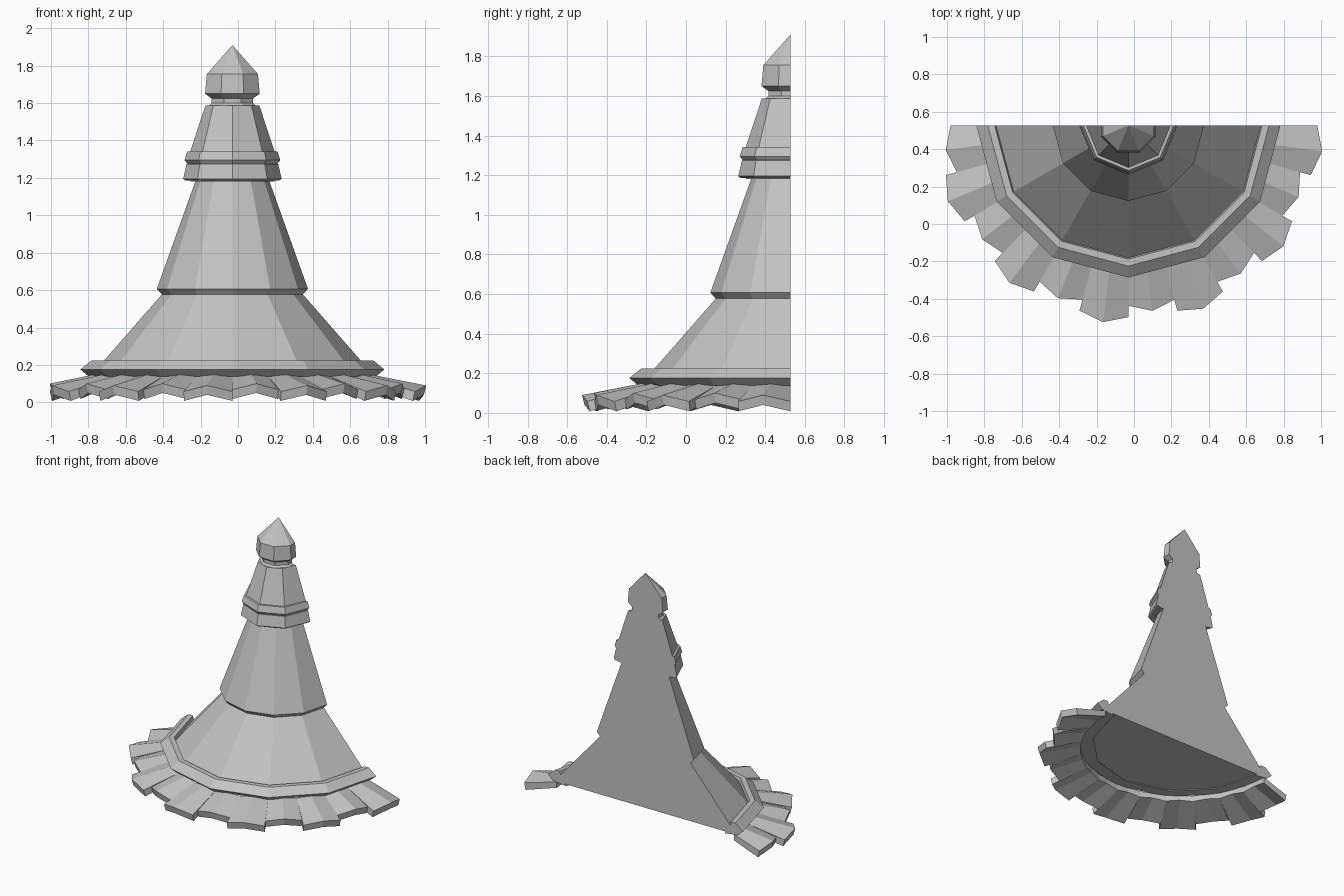
import bpy, bmesh
from math import sin, cos, pi, radians

cube = bpy.data.objects.get("Cube")
if cube:
    bpy.data.objects.remove(cube)

CX, CY = -0.03, 0.527   # axis of the half tower, lying on its flat back

stone = bpy.data.materials.new("light_grey")
grey = (0.55, 0.55, 0.55, 1)
stone.diffuse_color = grey
stone.use_nodes = True
stone.node_tree.nodes["Principled BSDF"].inputs["Base Color"].default_value = grey


def finish(name, bm):
    bmesh.ops.remove_doubles(bm, verts=bm.verts, dist=1e-5)
    bmesh.ops.recalc_face_normals(bm, faces=bm.faces)
    mesh = bpy.data.meshes.new(name)
    bm.to_mesh(mesh)
    bm.free()
    mesh.materials.append(stone)
    bpy.context.collection.objects.link(bpy.data.objects.new(name, mesh))


def point(bm, r, angle, z, stretch=1):
    return bm.verts.new((CX + r * cos(angle), CY - r * sin(angle) * stretch, z))


def half_lathe(name, profile, sides, flat_front=False):
    """Sweep a closed (radius, z) profile through the front half turn and cap the back."""
    step = 2 * pi / sides
    if flat_front:
        inner = [(step * (i + 0.5), 1) for i in range(sides // 2)]
        spokes = [(0, cos(step / 2))] + inner + [(pi, cos(step / 2))]
    else:
        spokes = [(step * i, 1) for i in range(sides // 2 + 1)]
    bm = bmesh.new()
    rows = [[point(bm, r * k, a, z) for r, z in profile] for a, k in spokes]
    n = len(profile)
    for a, b in zip(rows, rows[1:]):
        for i in range(n):
            j = (i + 1) % n
            if profile[i][0] or profile[j][0]:
                bm.faces.new((a[i], a[j], b[j], b[i]))
    bm.faces.new(rows[0])
    bm.faces.new(rows[-1])
    finish(name, bm)


# Roof stages, twelve-sided
half_lathe("lower_roof", [(0, .14), (.7, .14), (.72, .185), (.377, .577), (0, .577)], 12)
half_lathe("upper_roof", [(0, .577), (.377, .577), (.404, .607), (.195, 1.19), (0, 1.19)], 12)
half_lathe("eave_ring", [(.66, .125), (.77, .14), (.813, .176), (.752, .225),
                         (.715, .225), (.7, .17)], 12)

# Spire with its two stepped bands, eight-sided
half_lathe("spire", [(0, 1.18), (.225, 1.18), (.225, 1.342), (.144, 1.588), (0, 1.588)], 8)
half_lathe("lower_band", [(.18, 1.185), (.25, 1.185), (.263, 1.195), (.245, 1.275), (.2, 1.28)], 8)
half_lathe("upper_band", [(.2, 1.27), (.24, 1.275), (.256, 1.295), (.241, 1.342), (.2, 1.342)], 8)

# Finial with a flat facet to the front
half_lathe("finial", [(0, 1.58), (.135, 1.588), (.12, 1.6), (.12, 1.625), (.158, 1.65),
                      (.148, 1.755), (0, 1.91)], 8, flat_front=True)


# Ridged eave tiles, alternately long and short
def eave_tile(index):
    long = index % 2 == 0
    edge_r, mid_r = (1.01, 1.045) if long else (.95, .985)
    drop = 0 if long else .01
    bm = bmesh.new()
    ribs = []
    for k in range(3):
        a = radians(15 * index + 7.5 * k)
        ridge = k == 1
        r_out = mid_r if ridge else edge_r
        z_in = .15 if ridge else .137
        z_out = (.09 if ridge else .058) + drop
        ribs.append([point(bm, r, a, z, 1.015) for r, z in
                     ((.74, z_in), (r_out, z_out), (r_out - .012, z_out - .05), (.74, z_in - .045))])
    for a, b in zip(ribs, ribs[1:]):
        for i in range(4):
            j = (i + 1) % 4
            bm.faces.new((a[i], a[j], b[j], b[i]))
    bm.faces.new(ribs[0])
    bm.faces.new(ribs[-1])
    finish(f"eave_tile_{index + 1}", bm)


for tile in range(12):
    eave_tile(tile)
